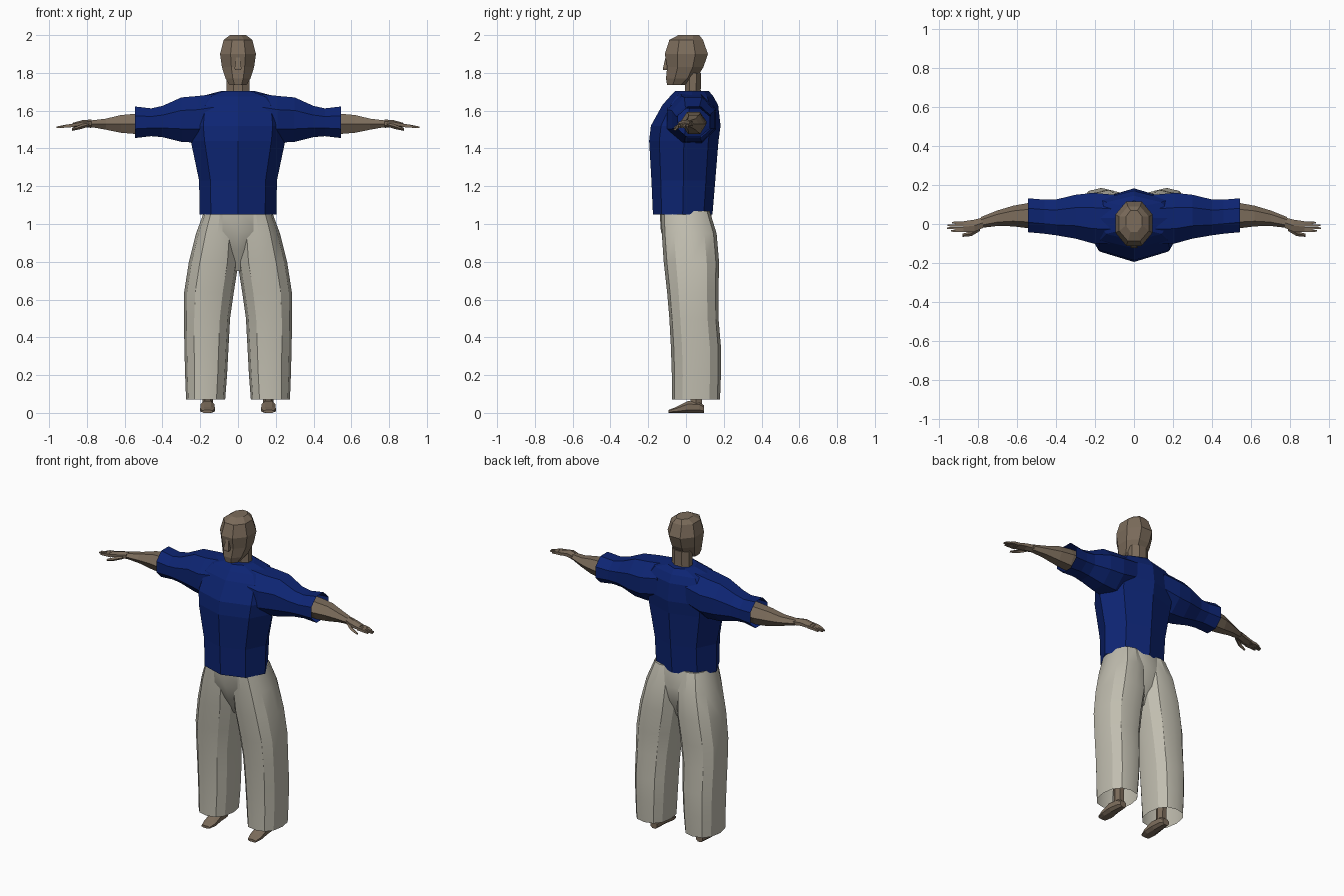
import bpy
import bmesh
import math

old = bpy.data.objects.get("Cube")
if old:
    bpy.data.objects.remove(old, do_unlink=True)


def make_material(name, rgb):
    mat = bpy.data.materials.new(name)
    mat.use_nodes = True
    colour = (*rgb, 1)
    mat.diffuse_color = colour
    shader = mat.node_tree.nodes["Principled BSDF"]
    shader.inputs["Base Color"].default_value = colour
    shader.inputs["Roughness"].default_value = 0.9
    return mat


skin = make_material("brown skin", (0.2, 0.15, 0.105))
blue = make_material("navy cloth", (0.004, 0.018, 0.17))
cream = make_material("cream cloth", (0.53, 0.51, 0.43))

# Order in which (along, first, second) become x, y, z for each loft axis
AXES = {"x": (0, 1, 2), "y": (1, 0, 2), "z": (2, 0, 1)}


def loft(name, mat, axis, rings, sides=8, side=1, flat_front=False,
         power=1.0, cap_start=True, cap_end=True, smooth=False):
    """Skin a row of rings, each (along, a_min, a_max, b_min, b_max)."""
    bm = bmesh.new()
    turn = math.pi / sides if flat_front else 0
    grow = 1 / math.cos(turn)

    def bend(value):
        value *= grow
        return math.copysign(abs(value) ** power, value)

    loops = []
    for along, a0, a1, b0, b1 in rings:
        loop = []
        for i in range(sides):
            t = math.tau * i / sides + turn
            a = (a0 + a1) / 2 + bend(math.cos(t)) * (a1 - a0) / 2
            b = (b0 + b1) / 2 + bend(math.sin(t)) * (b1 - b0) / 2
            co = [0, 0, 0]
            for slot, value in zip(AXES[axis], (along, a, b)):
                co[slot] = value
            co[0] *= side
            loop.append(bm.verts.new(co))
        loops.append(loop)
    for low, high in zip(loops, loops[1:]):
        for i in range(sides):
            j = (i + 1) % sides
            bm.faces.new((low[i], low[j], high[j], high[i]))
    if cap_start:
        bm.faces.new(loops[0])
    if cap_end:
        bm.faces.new(loops[-1])
    bmesh.ops.recalc_face_normals(bm, faces=bm.faces[:])
    # Open tubes can be ambiguous, so check one wall faces outward
    wall = bm.faces[:][0]
    ring = loops[0] + loops[1]
    middle = sum((v.co for v in ring), ring[0].co * 0) / len(ring)
    if wall.normal.dot(wall.calc_center_median() - middle) < 0:
        bmesh.ops.reverse_faces(bm, faces=bm.faces[:])
    mesh = bpy.data.meshes.new(name)
    bm.to_mesh(mesh)
    bm.free()
    mesh.materials.append(mat)
    obj = bpy.data.objects.new(name, mesh)
    bpy.context.collection.objects.link(obj)
    if smooth:
        bpy.ops.object.select_all(action="DESELECT")
        obj.select_set(True)
        bpy.context.view_layer.objects.active = obj
        bpy.ops.object.shade_smooth_by_angle(angle=math.radians(28))
    return obj


# Head, neck and nose
loft("head", skin, "z", [
    (1.735, -.045, .045, -.1, 0),
    (1.77, -.066, .066, -.106, .055),
    (1.83, -.085, .085, -.1, .092),
    (1.9, -.095, .095, -.112, .116),
    (1.975, -.076, .076, -.088, .09),
    (2.0, -.042, .042, -.04, .07)], flat_front=True)
loft("neck", skin, "z", [
    (1.66, -.065, .065, -.01, .09),
    (1.71, -.06, .06, -.005, .078),
    (1.8, -.06, .06, -.005, .08)], flat_front=True)
loft("nose", skin, "z", [
    (1.815, -.016, .016, -.122, -.08),
    (1.825, -.018, .018, -.122, -.08),
    (1.885, -.009, .009, -.108, -.08)], sides=4, flat_front=True)

# Shirt body, open at the hem
loft("shirt_body", blue, "z", [
    (1.05, -.203, .203, -.175, .14),
    (1.23, -.206, .206, -.183, .155),
    (1.44, -.25, .25, -.195, .172),
    (1.52, -.26, .26, -.186, .183),
    (1.63, -.245, .245, -.125, .17),
    (1.675, -.2, .2, -.085, .145),
    (1.705, -.085, .085, -.055, .12)], cap_start=False)

# Trouser seat, tapering into the crotch
loft("trouser_seat", cream, "z", [
    (1.07, -.175, .175, -.14, .13),
    (.96, -.2, .2, -.133, .15),
    (.86, -.13, .13, -.09, .13),
    (.75, -.03, .03, -.03, .08)], sides=12, power=.85, smooth=True)

for label, side in (("left", 1), ("right", -1)):
    # Short sleeve with a flared open cuff
    loft(label + "_sleeve", blue, "x", [
        (.1, -.1, .15, 1.46, 1.69),
        (.21, -.1, .16, 1.43, 1.678),
        (.3, -.075, .15, 1.435, 1.67),
        (.4, -.058, .126, 1.46, 1.625),
        (.46, -.05, .125, 1.465, 1.612),
        (.545, -.042, .132, 1.455, 1.622)],
        side=side, flat_front=True, cap_end=False)

    # Arm and palm
    loft(label + "_arm", skin, "x", [
        (.42, -.03, .11, 1.48, 1.6),
        (.54, -.022, .108, 1.468, 1.592),
        (.62, -.012, .094, 1.476, 1.584),
        (.7, -.01, .07, 1.495, 1.562),
        (.785, -.02, .036, 1.512, 1.55)], sides=6, side=side)
    loft(label + "_palm", skin, "x", [
        (.775, -.02, .034, 1.512, 1.55),
        (.82, -.04, .022, 1.514, 1.548),
        (.875, -.042, .014, 1.512, 1.534)],
        sides=6, side=side, flat_front=True)

    # Four fingers and a thumb
    for k, tip in enumerate((.94, .96, .957, .935)):
        y = -.035 + k * .014
        loft(f"{label}_finger_{k + 1}", skin, "x", [
            (.865, y - .007, y + .006, 1.513, 1.532),
            (.91, y - .007, y + .006, 1.511, 1.526),
            (tip, y - .004, y + .004, 1.508, 1.516)],
            sides=4, side=side, flat_front=True)
    loft(label + "_thumb", skin, "x", [
        (.79, -.035, -.005, 1.515, 1.54),
        (.835, -.062, -.036, 1.502, 1.525),
        (.88, -.066, -.05, 1.493, 1.506)], sides=4, side=side)

    # Wide trouser leg, open at the hem
    loft(label + "_trouser_leg", cream, "z", [
        (.07, .068, .275, -.075, .18),
        (.2, .058, .28, -.075, .185),
        (.35, .05, .284, -.08, .185),
        (.5, .042, .286, -.088, .172),
        (.64, .022, .285, -.1, .172),
        (.8, -.003, .26, -.118, .175),
        (.95, -.005, .222, -.128, .162),
        (1.07, .01, .178, -.13, .125)],
        sides=12, side=side, power=.85, cap_start=False, smooth=True)

    # Ankle and bare foot
    loft(label + "_ankle", skin, "z", [
        (.02, .13, .19, .015, .09),
        (.08, .132, .188, .02, .088),
        (.35, .12, .2, .01, .1)], sides=6, side=side)
    loft(label + "_foot", skin, "y", [
        (-.093, .135, .19, 0, .015),
        (-.05, .122, .2, 0, .032),
        (.01, .125, .198, 0, .062),
        (.07, .13, .19, 0, .06),
        (.095, .138, .182, 0, .04)],
        sides=8, side=side, flat_front=True, power=.8)
